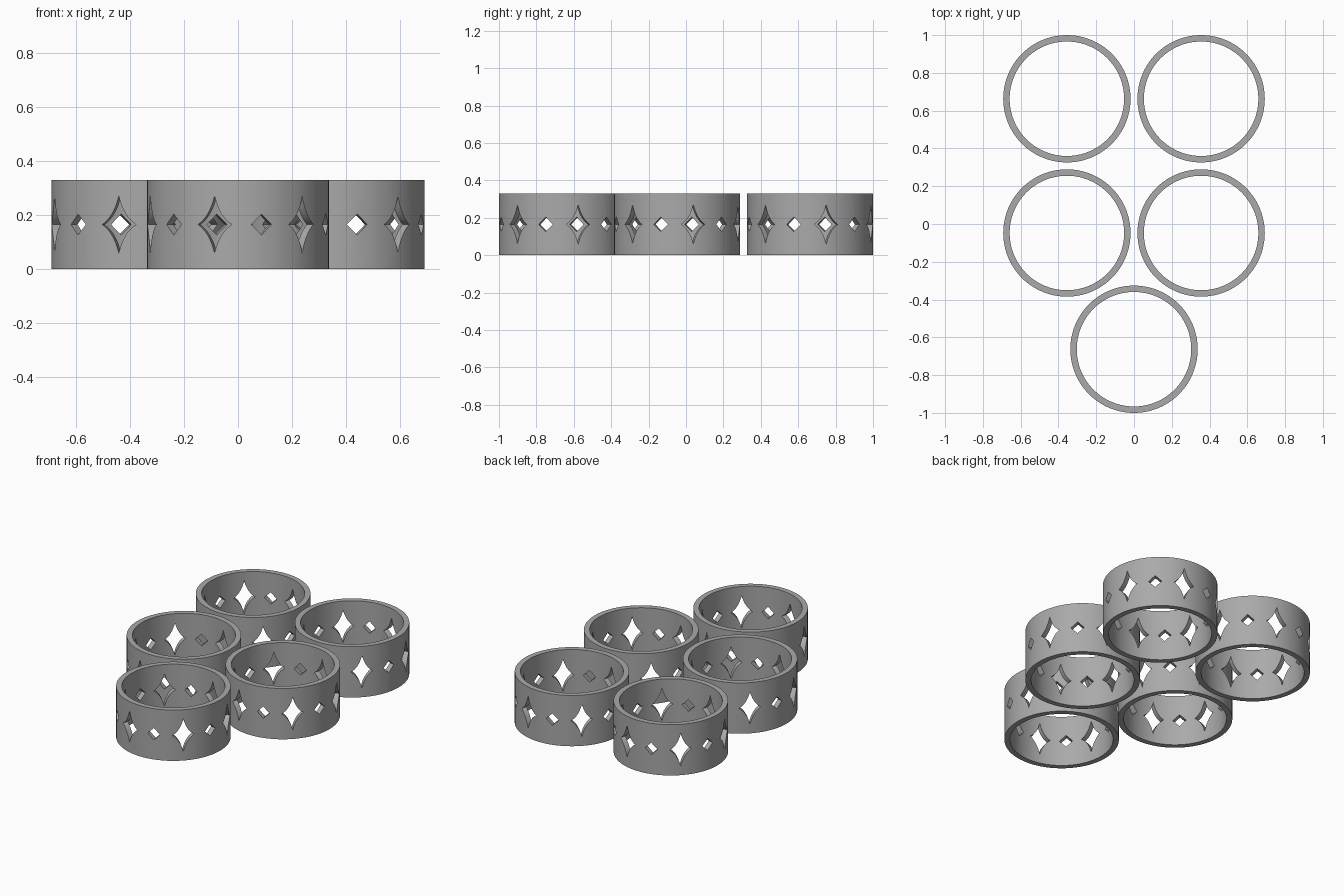
import bpy, bmesh, math
from mathutils import Matrix, Vector

cube = bpy.data.objects.get("Cube")
if cube:
    bpy.data.objects.remove(cube, do_unlink=True)

OUTER, INNER, HEIGHT = 0.337, 0.303, 0.33
SPACING = 0.7106
SEGMENTS = 128

grey = bpy.data.materials.new("plain grey")
grey.use_nodes = True
GREY = (0.4, 0.4, 0.4, 1)
grey.diffuse_color = GREY
grey.node_tree.nodes["Principled BSDF"].inputs["Base Color"].default_value = GREY


def make_object(name, bm):
    bmesh.ops.recalc_face_normals(bm, faces=bm.faces)
    mesh = bpy.data.meshes.new(name)
    bm.to_mesh(mesh)
    bm.free()
    mesh.materials.append(grey)
    obj = bpy.data.objects.new(name, mesh)
    bpy.context.collection.objects.link(obj)
    return obj


def band():
    """Plain ring: a rectangular section swept around z."""
    bm = bmesh.new()
    loops = []
    for i in range(SEGMENTS):
        a = math.tau * i / SEGMENTS
        loops.append([bm.verts.new((r * math.cos(a), r * math.sin(a), z))
                      for r, z in ((INNER, 0), (OUTER, 0), (OUTER, HEIGHT), (INNER, HEIGHT))])
    for i, a in enumerate(loops):
        b = loops[(i + 1) % SEGMENTS]
        for k in range(4):
            n = (k + 1) % 4
            bm.faces.new((a[k], b[k], b[n], a[n]))
    return make_object("ring_1", bm)


def star_outline(w, h, steps=8):
    """Four-pointed star with concave sides."""
    corners = [Vector(p) for p in ((w, 0), (0, h), (-w, 0), (0, -h))]
    points = []
    for i, p in enumerate(corners):
        q = corners[(i + 1) % 4]
        control = (p + q) * 0.28
        for s in range(steps):
            t = s / steps
            points.append(p * (1 - t) ** 2 + control * 2 * t * (1 - t) + q * t * t)
    return points


def add_prism(bm, outline, degrees):
    """Radial prism that cuts one opening through the wall."""
    turn = Matrix.Rotation(math.radians(degrees), 4, "Z")
    ends = [[bm.verts.new(turn @ Vector((r, p.x, p.y + HEIGHT / 2))) for p in outline]
            for r in (INNER - 0.06, OUTER + 0.06)]
    bm.faces.new(ends[0])
    bm.faces.new(ends[1])
    n = len(outline)
    for i in range(n):
        j = (i + 1) % n
        bm.faces.new((ends[0][i], ends[0][j], ends[1][j], ends[1][i]))


# Openings: stars and small diamonds alternate around the wall
cut = bmesh.new()
star = star_outline(0.065, 0.106)
d = 0.039
diamond = [Vector(p) for p in ((d, 0), (0, d), (-d, 0), (0, -d))]
for k in range(6):
    add_prism(cut, star, 15 + 60 * k)
    add_prism(cut, diamond, 45 + 60 * k)
cutter = make_object("opening_cutter", cut)
cutter.hide_render = True

# Pierced ring, with the cut made permanent
ring = band()
mod = ring.modifiers.new("openings", "BOOLEAN")
mod.object = cutter
mod.operation = "DIFFERENCE"
mod.solver = "EXACT"
bpy.ops.object.select_all(action="DESELECT")
bpy.context.view_layer.objects.active = ring
ring.select_set(True)
bpy.ops.object.modifier_apply(modifier=mod.name)
bpy.ops.object.shade_smooth_by_angle(angle=math.radians(30))
bpy.data.objects.remove(cutter, do_unlink=True)

# Five copies, nested closely: two rows of two and one in front
back = 1 - OUTER
half = SPACING / 2
places = [(x, y) for y in (back, back - SPACING) for x in (-half, half)]
places.append((0, -back))
for i, (x, y) in enumerate(places):
    obj = ring
    if i:
        obj = ring.copy()
        obj.name = f"ring_{i + 1}"
        bpy.context.collection.objects.link(obj)
    obj.location = (x, y, 0)
